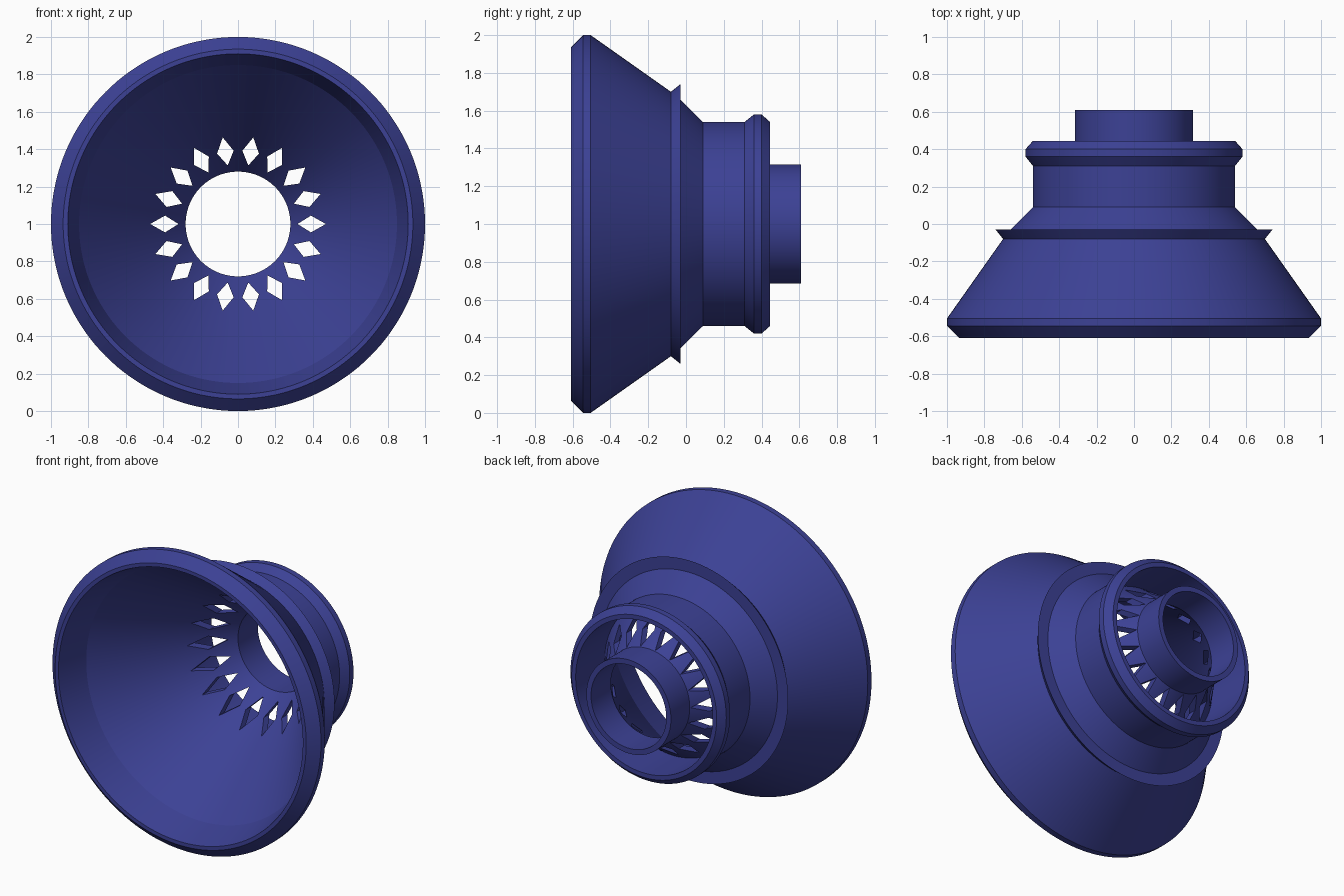
import bpy, bmesh, math

if "Cube" in bpy.data.objects:
    bpy.data.objects.remove(bpy.data.objects["Cube"])

SEGMENTS = 144
HOLES = 18

blue = bpy.data.materials.new("deep blue")
blue.diffuse_color = (0.045, 0.053, 0.30, 1)
blue.use_nodes = True
blue.node_tree.nodes["Principled BSDF"].inputs["Base Color"].default_value = blue.diffuse_color


def finish(bm, name):
    bmesh.ops.recalc_face_normals(bm, faces=bm.faces)
    mesh = bpy.data.meshes.new(name)
    bm.to_mesh(mesh)
    bm.free()
    mesh.materials.append(blue)
    obj = bpy.data.objects.new(name, mesh)
    bpy.context.collection.objects.link(obj)
    return obj


def lathe(name, profile):
    """Revolve a closed (radius, y) profile around the y axis at z = 1."""
    bm = bmesh.new()
    rings = []
    for i in range(SEGMENTS):
        a = 2 * math.pi * i / SEGMENTS
        rings.append([bm.verts.new((r * math.cos(a), y, 1 + r * math.sin(a)))
                      for r, y in profile])
    n = len(profile)
    for i in range(SEGMENTS):
        p, q = rings[i], rings[(i + 1) % SEGMENTS]
        for j in range(n):
            k = (j + 1) % n
            bm.faces.new((p[j], p[k], q[k], q[j]))
    return finish(bm, name)


# Funnel body: rim, outer cone, flange, neck, back collar, spout, inner cone
funnel = lathe("funnel_body", [
    (0.91, -0.61), (0.935, -0.61), (1.0, -0.545), (1.0, -0.505),
    (0.70, -0.08), (0.74, -0.03), (0.66, -0.03),
    (0.54, 0.09), (0.54, 0.31), (0.58, 0.36), (0.58, 0.40), (0.54, 0.445),
    (0.51, 0.445), (0.51, 0.136),
    (0.315, 0.41), (0.315, 0.61), (0.28, 0.61), (0.28, 0.40),
    (0.50, 0.09), (0.85, -0.40)])

# Ring of diamond-shaped prisms that cut the vents
bm = bmesh.new()
for i in range(HOLES):
    a = 2 * math.pi * i / HOLES
    ends = []
    for y in (0.0, 0.5):
        ends.append([bm.verts.new((r * math.cos(a) - t * math.sin(a), y,
                                   1 + r * math.sin(a) + t * math.cos(a)))
                     for r, t in ((0.318, 0), (0.39, 0.045),
                                  (0.47, 0), (0.39, -0.045))])
    bm.faces.new(ends[0])
    bm.faces.new(ends[1][::-1])
    for j in range(4):
        k = (j + 1) % 4
        bm.faces.new((ends[0][j], ends[0][k], ends[1][k], ends[1][j]))
cutter = finish(bm, "vent_cutter")
cutter.hide_render = True

# Cut the vents
cut = funnel.modifiers.new("vents", 'BOOLEAN')
cut.operation = 'DIFFERENCE'
cut.solver = 'EXACT'
cut.object = cutter
bpy.context.view_layer.objects.active = funnel
funnel.select_set(True)
bpy.ops.object.modifier_apply(modifier=cut.name)
bpy.data.objects.remove(cutter)

# Smooth round walls with crisp edges
bpy.ops.object.shade_smooth_by_angle(angle=math.radians(12))
